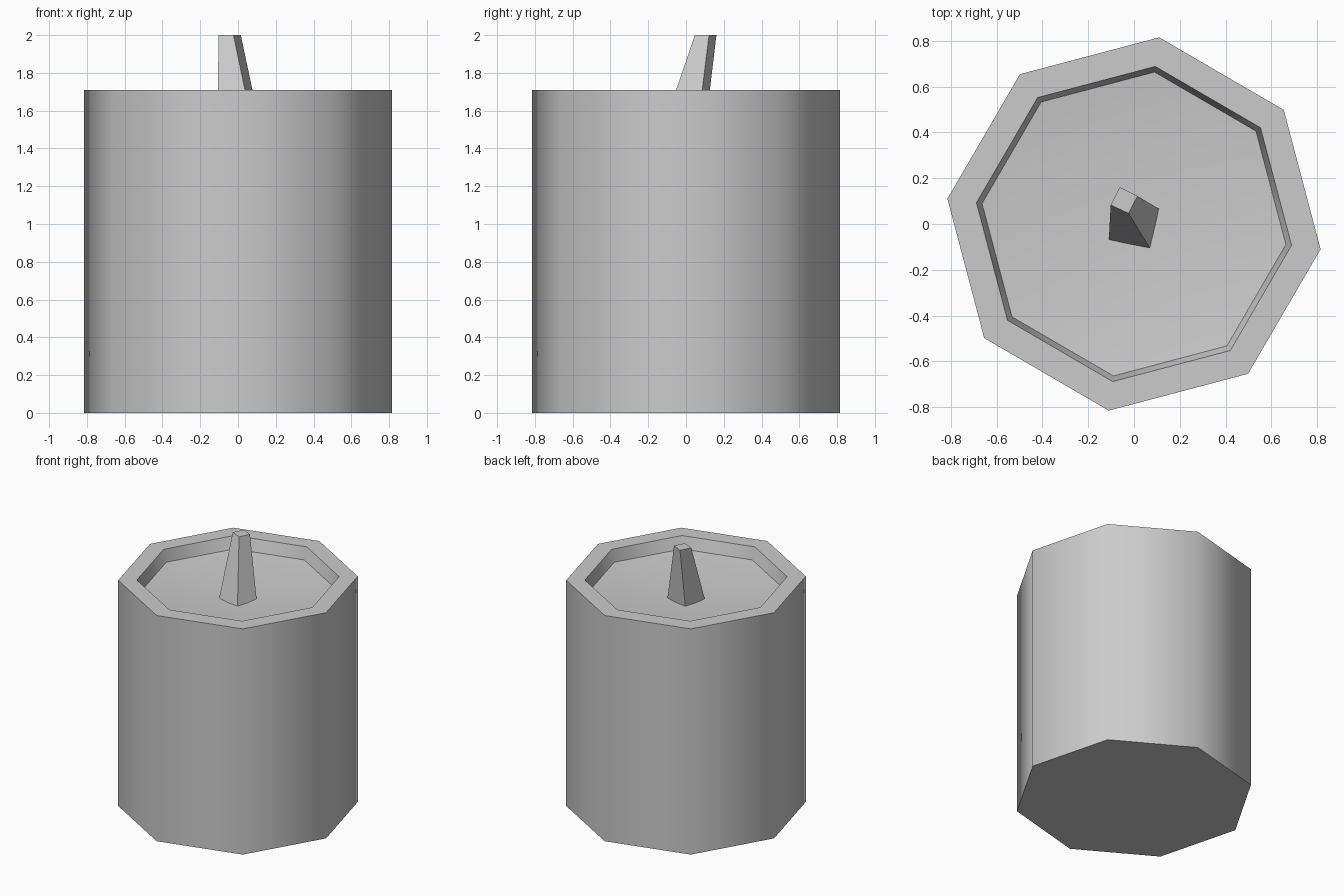
import bpy
import math

cube = bpy.data.objects.get("Cube")
if cube:
    bpy.data.objects.remove(cube, do_unlink=True)

SIDES = 8
TURN = math.radians(37.3)

grey = bpy.data.materials.new("plain grey")
grey.use_nodes = True
colour = (0.6, 0.6, 0.6, 1)
grey.diffuse_color = colour
grey.node_tree.nodes["Principled BSDF"].inputs["Base Color"].default_value = colour


def add_object(name, verts, faces):
    mesh = bpy.data.meshes.new(name)
    mesh.from_pydata(verts, [], faces)
    mesh.materials.append(grey)
    obj = bpy.data.objects.new(name, mesh)
    bpy.context.collection.objects.link(obj)
    bpy.ops.object.select_all(action='DESELECT')
    obj.select_set(True)
    bpy.context.view_layer.objects.active = obj
    bpy.ops.object.shade_smooth_by_angle(angle=math.radians(55))
    return obj


def ring(radius, z):
    return [(radius * math.cos(TURN + math.tau * i / SIDES),
             radius * math.sin(TURN + math.tau * i / SIDES), z)
            for i in range(SIDES)]


def bridge(rings, n):
    return [(r * n + i, r * n + (i + 1) % n,
             (r + 1) * n + (i + 1) % n, (r + 1) * n + i)
            for r in range(rings - 1) for i in range(n)]


# Candle body: outer wall, flat rim, steep inner lip and a shallow dished floor
profile = [(0.823, 0), (0.823, 1.71), (0.695, 1.71), (0.67, 1.62)]
verts = [v for radius, z in profile for v in ring(radius, z)]
faces = bridge(len(profile), SIDES)
faces.append(tuple(reversed(range(SIDES))))
centre = len(verts)
verts.append((0, 0, 1.543))
last = centre - SIDES
faces += [(last + i, last + (i + 1) % SIDES, centre) for i in range(SIDES)]
add_object("candle_body", verts, faces)

# Wick: leaning, tapered, slightly twisted square post
base = [(0.07, -0.107), (0.11, 0.066), (-0.07, 0.107), (-0.11, -0.07)]
tip = [(-0.024, 0.047), (0.015, 0.122), (-0.062, 0.161), (-0.102, 0.083)]
verts = [(x, y, 1.55) for x, y in base] + [(x, y, 2) for x, y in tip]
faces = bridge(2, 4) + [(3, 2, 1, 0), (4, 5, 6, 7)]
add_object("wick", verts, faces)
